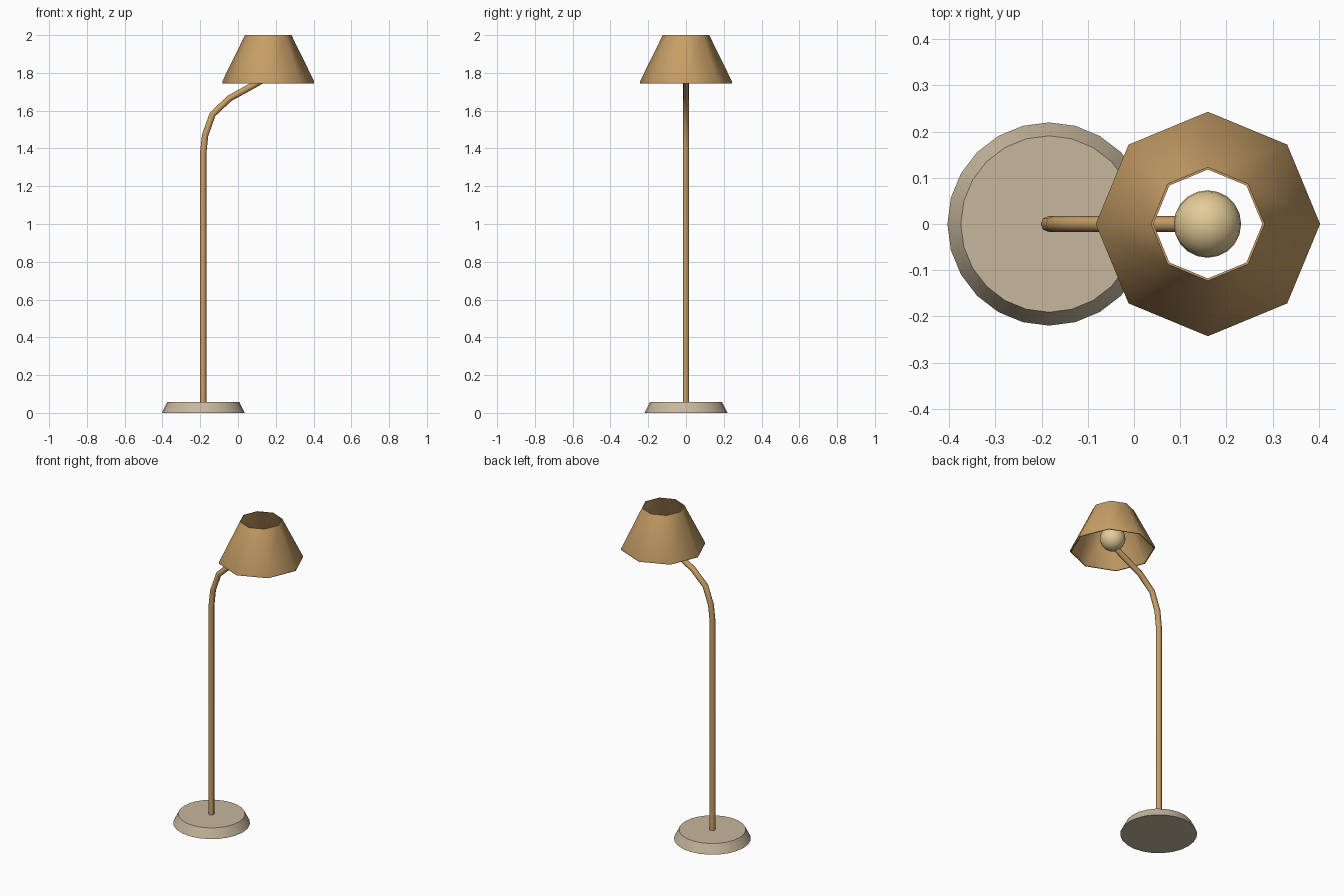
import bpy, bmesh, math

cube = bpy.data.objects.get("Cube")
if cube:
    bpy.data.objects.remove(cube, do_unlink=True)


def material(name, rgb):
    m = bpy.data.materials.new(name)
    m.use_nodes = True
    m.diffuse_color = (*rgb, 1)
    m.node_tree.nodes["Principled BSDF"].inputs["Base Color"].default_value = (*rgb, 1)
    return m


tan = material("tan", (0.57, 0.345, 0.135))
stone = material("stone", (0.57, 0.475, 0.335))
cream = material("cream", (0.77, 0.60, 0.31))


def finish(ob, mat, angle):
    ob.data.materials.clear()
    ob.data.materials.append(mat)
    bpy.ops.object.select_all(action='DESELECT')
    ob.select_set(True)
    bpy.context.view_layer.objects.active = ob
    bpy.ops.object.shade_smooth_by_angle(angle=math.radians(angle))


def lathe(name, profile, sides, x, mat, angle, closed=False):
    """Turn (radius, z) points about a vertical axis; closed joins the profile into a loop."""
    bm = bmesh.new()
    rings = [[bm.verts.new((r * math.cos(math.tau * i / sides),
                            r * math.sin(math.tau * i / sides), z))
              for i in range(sides)] for r, z in profile]
    pairs = list(zip(rings, rings[1:]))
    if closed:
        pairs.append((rings[-1], rings[0]))
    else:
        bm.faces.new(rings[0])
        bm.faces.new(rings[-1])
    for a, b in pairs:
        for i in range(sides):
            j = (i + 1) % sides
            bm.faces.new((a[i], a[j], b[j], b[i]))
    bmesh.ops.recalc_face_normals(bm, faces=bm.faces)
    me = bpy.data.meshes.new(name)
    bm.to_mesh(me)
    bm.free()
    ob = bpy.data.objects.new(name, me)
    bpy.context.collection.objects.link(ob)
    ob.location.x = x
    finish(ob, mat, angle)


# Weighted foot with a sloping side
lathe("base", [(0.22, 0), (0.191, 0.057)], 24, -0.184, stone, 30)

# Thin open eight-sided shade with a short lip
lathe("lampshade", [(0.243, 1.745), (0.243, 1.756), (0.123, 2.0),
                    (0.118, 2.0), (0.237, 1.745)], 8, 0.16, tan, 50, closed=True)

# Bent pole that reaches up into the bulb
path = [(-0.185, 0.04), (-0.185, 1.37), (-0.174, 1.47), (-0.135, 1.58),
        (-0.045, 1.665), (0.10, 1.745), (0.15, 1.775)]
curve = bpy.data.curves.new("pole", 'CURVE')
curve.dimensions = '3D'
curve.twist_mode = 'MINIMUM'
curve.bevel_depth = 0.017
curve.bevel_resolution = 2
curve.use_fill_caps = True
spline = curve.splines.new('POLY')
spline.points.add(len(path) - 1)
for p, (x, z) in zip(spline.points, path):
    p.co = (x, 0, z, 1)
pole = bpy.data.objects.new("pole", curve)
bpy.context.collection.objects.link(pole)
bpy.ops.object.select_all(action='DESELECT')
pole.select_set(True)
bpy.context.view_layer.objects.active = pole
bpy.ops.object.convert(target='MESH')
finish(bpy.context.object, tan, 50)

# Round bulb
bpy.ops.mesh.primitive_uv_sphere_add(segments=20, ring_count=12, radius=0.073,
                                     location=(0.159, 0, 1.82))
bulb = bpy.context.object
bulb.name = "bulb"
finish(bulb, cream, 60)
